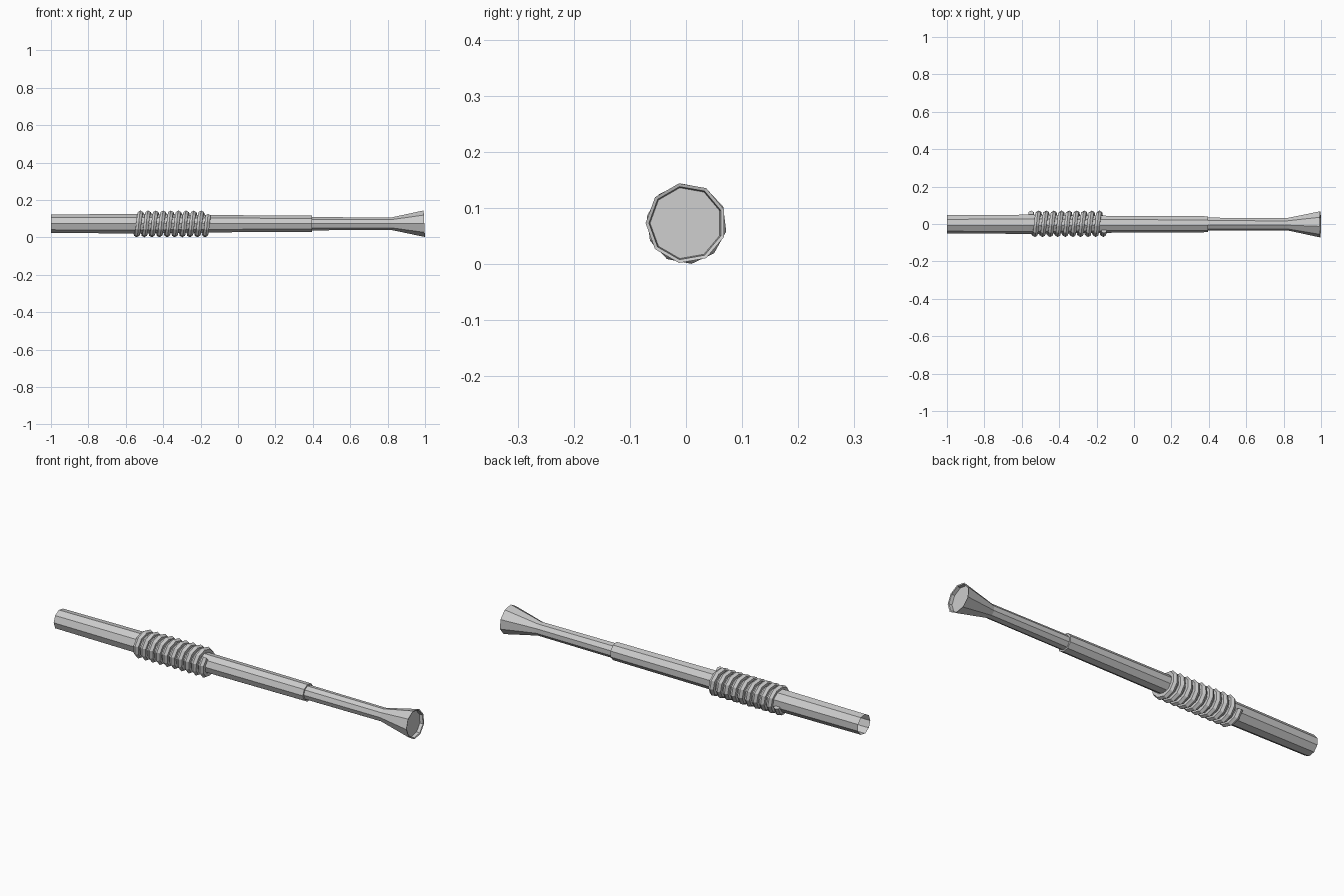
import bpy, bmesh, math
from mathutils import Vector

if "Cube" in bpy.data.objects:
    bpy.data.objects.remove(bpy.data.objects["Cube"])

SIDES = 9
AXIS_Z = 0.073


def finish(name, bm):
    bmesh.ops.remove_doubles(bm, verts=bm.verts, dist=1e-6)
    me = bpy.data.meshes.new(name)
    bm.to_mesh(me)
    bm.free()
    ob = bpy.data.objects.new(name, me)
    bpy.context.collection.objects.link(ob)
    return ob


def skin(bm, rings):
    for a, b in zip(rings, rings[1:]):
        n = len(a)
        for i in range(n):
            j = (i + 1) % n
            bm.faces.new((a[i], a[j], b[j], b[i]))


def lathe(name, profile, cap_end=False):
    """Turn (x, radius, lean) stations into a faceted tube along x."""
    bm = bmesh.new()
    rings = []
    for x, r, lean in profile:
        ring = []
        for i in range(SIDES):
            a = math.pi - i * math.tau / SIDES
            dz = r * math.sin(a)
            ring.append(bm.verts.new((x - lean * dz, r * math.cos(a), AXIS_Z + dz)))
        rings.append(ring)
    skin(bm, rings)
    for f in bm.faces:
        f.normal_flip()
    if cap_end:
        bm.faces.new(rings[-1])
    bm.normal_update()
    return finish(name, bm)


# Open main tube, stepped in at the joint with the thin tube
lathe("main_tube", [(-1.0, 0.050, 0), (-0.56, 0.053, 0), (-0.16, 0.047, 0),
                    (0.395, 0.044, 0), (0.395, 0.036, 0)])

# Thin tube with flared mouth and a shallow recessed end
lathe("flared_tube", [(0.36, 0.036, 0), (0.82, 0.034, 0), (0.996, 0.072, 0.05),
                      (0.994, 0.066, 0.05), (0.978, 0.064, 0.05)], cap_end=True)

# Coil wound around the main tube
STEPS, TURNS, WIRE, COIL_R = 10, 9.6, 0.016, 0.056
X0, X1 = -0.55, -0.16
bm = bmesh.new()
rings = []
count = int(STEPS * TURNS)
for k in range(count + 1):
    a = math.radians(-11) - k * math.tau / STEPS
    out = Vector((0, math.cos(a), math.sin(a)))
    centre = Vector((X0 + (X1 - X0) * k / count, 0.001, AXIS_Z - 0.001)) + out * COIL_R
    ring = []
    for i in range(6):
        b = i * math.tau / 6
        ring.append(bm.verts.new(centre + out * WIRE * math.cos(b)
                                 + Vector((WIRE * math.sin(b), 0, 0))))
    rings.append(ring)
skin(bm, rings)
bm.faces.new(rings[0])
bm.faces.new(rings[-1])
bmesh.ops.recalc_face_normals(bm, faces=bm.faces)
finish("coil_grip", bm)
